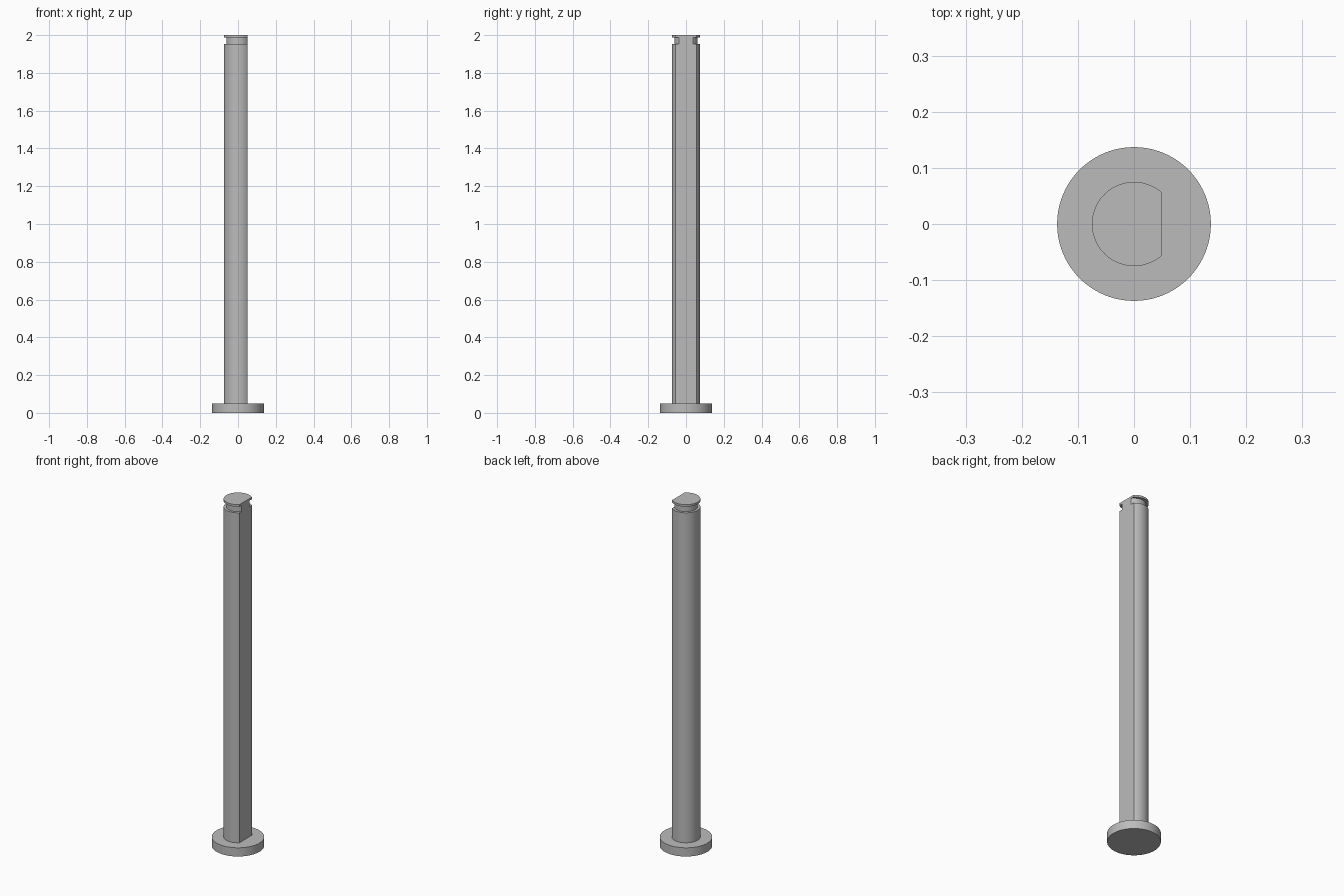
import bpy, bmesh, math
from mathutils import Vector

if "Cube" in bpy.data.objects:
    bpy.data.objects.remove(bpy.data.objects["Cube"], do_unlink=True)

grey = bpy.data.materials.new("plain grey")
grey.use_nodes = True
grey.diffuse_color = (0.5, 0.5, 0.5, 1)
grey.node_tree.nodes["Principled BSDF"].inputs["Base Color"].default_value = grey.diffuse_color


def turned_part(name, profile, flat_x=None):
    """Revolve an (r, z) profile round z; optionally mill a flat facing +x."""
    bm = bmesh.new()
    verts = [bm.verts.new((-r, 0, z)) for r, z in profile]
    edges = [bm.edges.new(pair) for pair in zip(verts, verts[1:])]
    bmesh.ops.spin(bm, geom=verts + edges, cent=(0, 0, 0), axis=(0, 0, 1),
                   angle=math.tau, steps=96, use_merge=True)
    bmesh.ops.remove_doubles(bm, verts=bm.verts[:], dist=1e-5)
    if flat_x is not None:
        cut = bmesh.ops.bisect_plane(
            bm, geom=bm.verts[:] + bm.edges[:] + bm.faces[:], dist=1e-6,
            plane_co=Vector((flat_x, 0, 0)), plane_no=Vector((1, 0, 0)), clear_outer=True)
        rim = [e for e in cut["geom_cut"] if isinstance(e, bmesh.types.BMEdge)]
        bmesh.ops.contextual_create(bm, geom=rim)
    bmesh.ops.recalc_face_normals(bm, faces=bm.faces[:])
    mesh = bpy.data.meshes.new(name)
    bm.to_mesh(mesh)
    bm.free()
    mesh.materials.append(grey)
    obj = bpy.data.objects.new(name, mesh)
    bpy.context.collection.objects.link(obj)
    bpy.ops.object.select_all(action='DESELECT')
    obj.select_set(True)
    bpy.context.view_layer.objects.active = obj
    bpy.ops.object.shade_smooth_by_angle(angle=math.radians(30))
    return obj


# Round flange at the foot
FOOT = 0.05
turned_part("base_flange", [(0, 0), (0.137, 0), (0.137, FOOT), (0, FOOT)])

# Long shaft with a retaining groove below the tip and one flat side
R, GROOVE = 0.075, 0.061
turned_part("flatted_shaft",
            [(0, FOOT), (R, FOOT), (R, 1.953), (GROOVE, 1.953),
             (GROOVE, 1.988), (R, 1.988), (R, 2), (0, 2)], flat_x=0.049)
